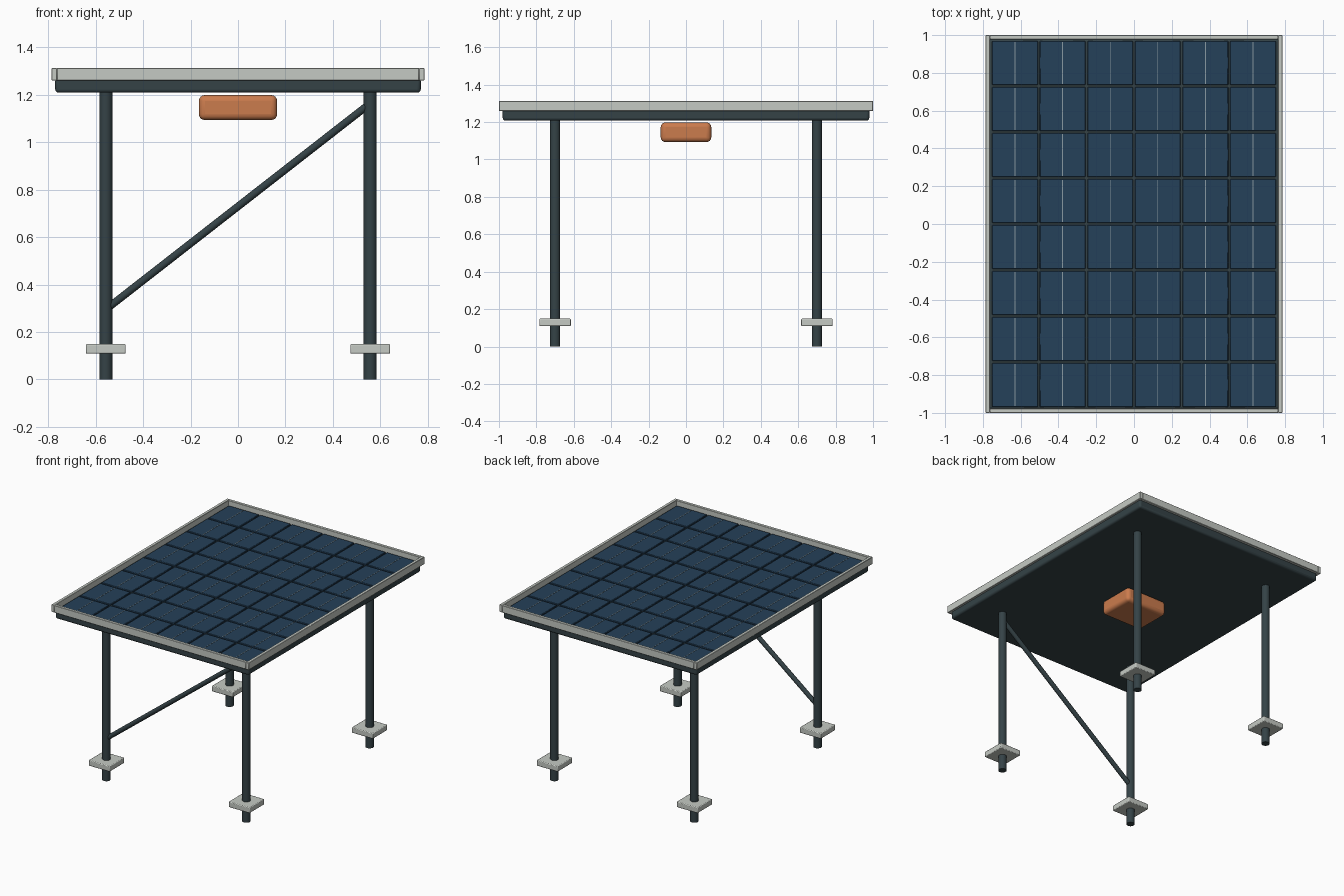
import bpy
import math
from mathutils import Vector

if "Cube" in bpy.data.objects:
    bpy.data.objects.remove(bpy.data.objects["Cube"])


def material(name, rgb):
    m = bpy.data.materials.new(name)
    m.diffuse_color = (*rgb, 1)
    m.use_nodes = True
    m.node_tree.nodes["Principled BSDF"].inputs["Base Color"].default_value = m.diffuse_color
    return m


DARK = material("dark_steel", (0.035, 0.055, 0.062))
LIGHT = material("light_metal", (0.56, 0.59, 0.55))
BLUE = material("cell_blue", (0.018, 0.052, 0.1))
ORANGE = material("orange", (0.6, 0.2, 0.075))
SILVER = material("busbar_silver", (0.25, 0.32, 0.36))


def finish(o, name, mat, bevel=0, segments=2):
    o.name = name
    o.data.materials.append(mat)
    if bevel:
        b = o.modifiers.new("bevel", "BEVEL")
        b.width, b.segments = bevel, segments
    bpy.ops.object.shade_smooth_by_angle(angle=math.radians(35))
    return o


def box(name, lo, hi, mat, bevel=0, segments=2):
    lo, hi = Vector(lo), Vector(hi)
    bpy.ops.mesh.primitive_cube_add(size=1, location=(lo + hi) / 2)
    o = bpy.context.object
    o.scale = hi - lo
    bpy.ops.object.transform_apply(location=False, rotation=False, scale=True)
    return finish(o, name, mat, bevel, segments)


def rod(name, a, b, r, mat, sides=24):
    a, b = Vector(a), Vector(b)
    d = b - a
    bpy.ops.mesh.primitive_cylinder_add(
        vertices=sides, radius=r, depth=d.length, location=(a + b) / 2,
        rotation=d.to_track_quat('Z', 'Y').to_euler())
    return finish(bpy.context.object, name, mat)


# Backing tray
box("backing_tray", (-0.77, -0.98, 1.208), (0.77, 0.98, 1.272), DARK, 0.014, 3)

# Frame rails
W, L, T, Z0, Z1 = 0.785, 1.0, 0.022, 1.26, 1.312
for s, side in ((-1, "left"), (1, "right")):
    xs = sorted((s * W, s * (W - T)))
    box(f"frame_{side}", (xs[0], -L, Z0), (xs[1], L, Z1), LIGHT, 0.002, 1)
for s, side in ((-1, "front"), (1, "back")):
    ys = sorted((s * L, s * (L - T)))
    box(f"frame_{side}", (-W + T, ys[0], Z0), (W - T, ys[1], Z1), LIGHT, 0.002, 1)

# Solar cells, each with a thin busbar
PX, PY, CW, CH = 0.252, 0.2435, 0.242, 0.232
for i in range(6):
    for j in range(8):
        x, y = (i - 2.5) * PX, (j - 3.5) * PY
        box(f"cell_{i}_{j}", (x - CW / 2, y - CH / 2, 1.268),
            (x + CW / 2, y + CH / 2, 1.282), BLUE, 0.003, 1)
        box(f"busbar_{i}_{j}", (x - 0.002, y - CH / 2 + 0.005, 1.28),
            (x + 0.002, y + CH / 2 - 0.005, 1.2835), SILVER)

# Legs and foot plates
for sx, side in ((-1, "left"), (1, "right")):
    for sy, end in ((-1, "front"), (1, "back")):
        x, y = sx * 0.557, sy * 0.7
        rod(f"leg_{end}_{side}", (x, y, 0), (x, y, 1.23), 0.0275, DARK)
        box(f"foot_plate_{end}_{side}", (x - 0.084, y - 0.084, 0.109),
            (x + 0.084, y + 0.084, 0.149), LIGHT, 0.005, 2)

# Diagonal brace on the front
rod("front_brace", (-0.557, -0.7, 0.295), (0.557, -0.7, 1.163), 0.016, DARK, 16)

# Junction box under the tray
box("junction_box", (-0.165, -0.135, 1.093), (0.165, 0.135, 1.198), ORANGE, 0.025, 4)
